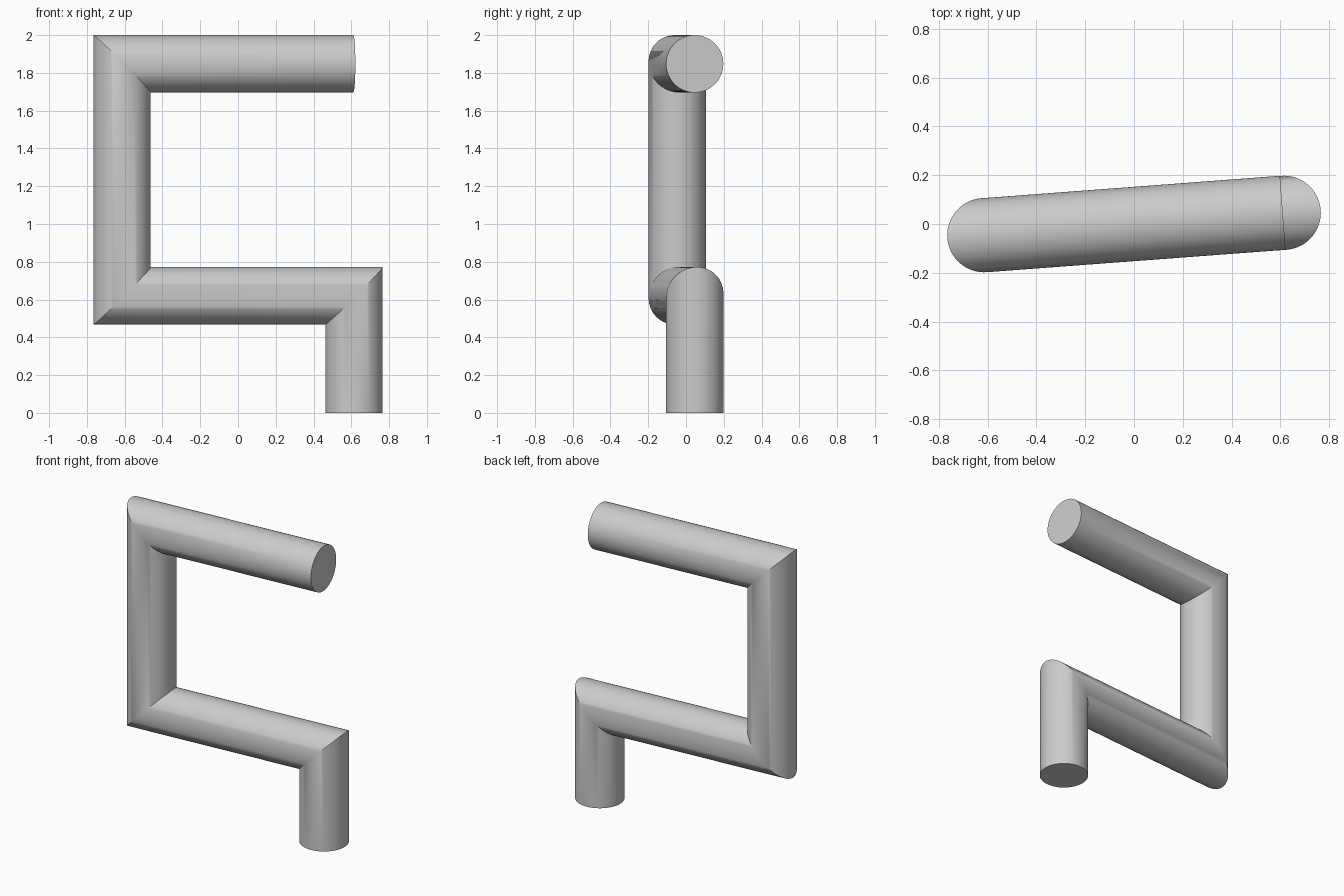
import bpy
import bmesh
import math
from mathutils import Vector

cube = bpy.data.objects.get("Cube")
if cube:
    bpy.data.objects.remove(cube, do_unlink=True)

RADIUS = 0.152
SIDES = 64

grey = bpy.data.materials.new("plain grey")
grey.use_nodes = True
colour = (0.6, 0.6, 0.6, 1)
grey.diffuse_color = colour
grey.node_tree.nodes["Principled BSDF"].inputs["Base Color"].default_value = colour

# Centre line of the pipe, from the free upper end down to the foot
path = [Vector(p) for p in (
    (0.61, 0.046, 1.848),
    (-0.614, -0.046, 1.848),
    (-0.614, -0.046, 0.62),
    (0.614, 0.046, 0.62),
    (0.614, 0.046, 0),
)]
dirs = [(b - a).normalized() for a, b in zip(path, path[1:])]
across = dirs[0].cross(dirs[1]).normalized()   # normal of the plane the pipe bends in


def ring(bm, centre, before, after):
    """Cross-section at a path point, stretched onto the mitre plane at a bend."""
    tangent = (before + after).normalized()
    side = across.cross(tangent)
    stretch = 1 / tangent.dot(before)
    verts = []
    for i in range(SIDES):
        a = math.tau * i / SIDES
        offset = across * math.cos(a) + side * math.sin(a) * stretch
        verts.append(bm.verts.new(centre + offset * RADIUS))
    return verts


# Mitred pipe with flat end caps
bm = bmesh.new()
rings = [ring(bm, p, dirs[max(i - 1, 0)], dirs[min(i, len(dirs) - 1)])
         for i, p in enumerate(path)]
for lower, upper in zip(rings, rings[1:]):
    for i in range(SIDES):
        j = (i + 1) % SIDES
        bm.faces.new((lower[i], lower[j], upper[j], upper[i]))
bm.faces.new(rings[0])
bm.faces.new(rings[-1])
bmesh.ops.recalc_face_normals(bm, faces=bm.faces)

mesh = bpy.data.meshes.new("bent_pipe")
bm.to_mesh(mesh)
bm.free()
mesh.materials.append(grey)
pipe = bpy.data.objects.new("bent_pipe", mesh)
bpy.context.collection.objects.link(pipe)

# Round sides, crisp mitres and caps
bpy.ops.object.select_all(action="DESELECT")
pipe.select_set(True)
bpy.context.view_layer.objects.active = pipe
bpy.ops.object.shade_smooth_by_angle(angle=math.radians(30))
